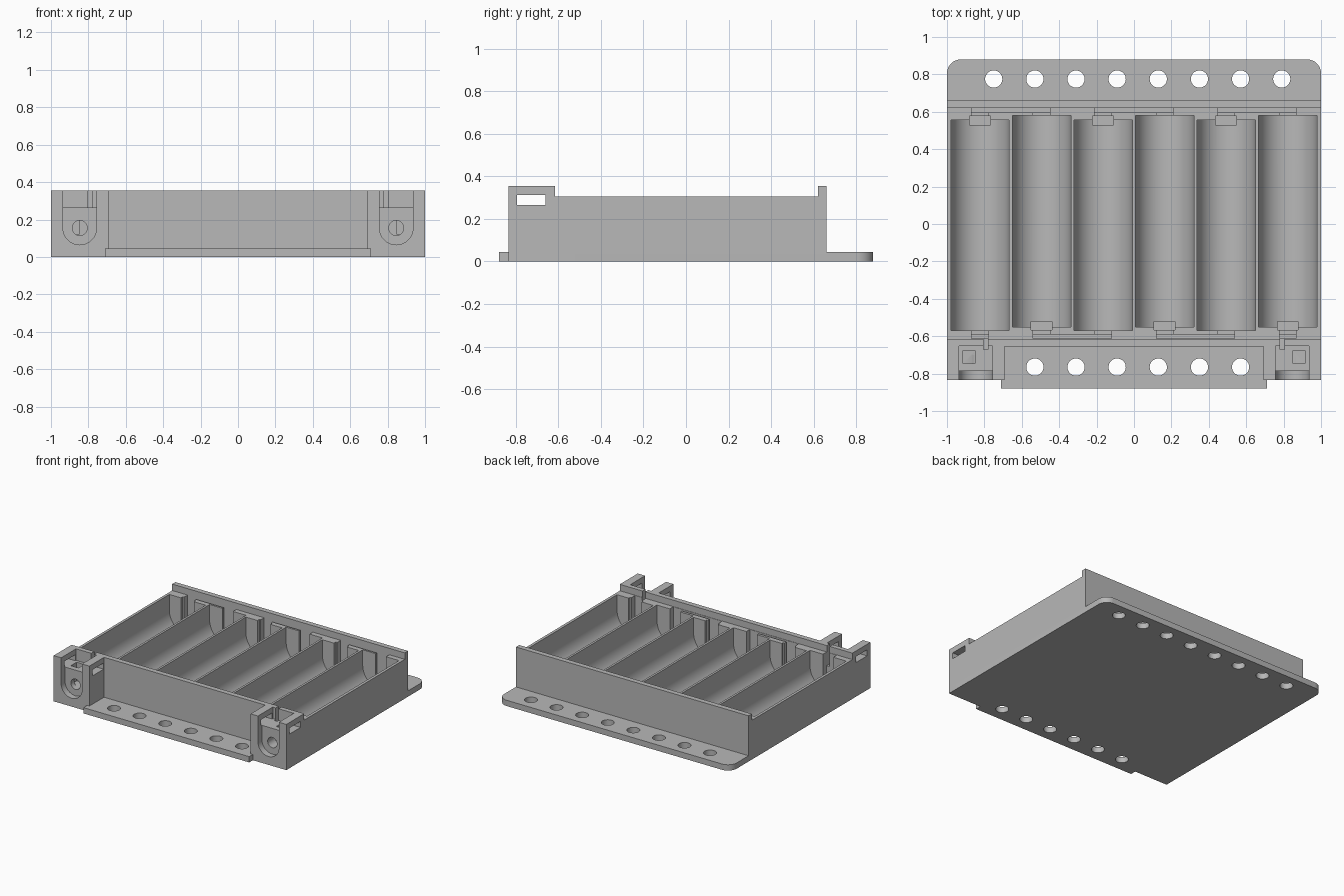
import bpy
import bmesh
from math import cos, sin, pi

if "Cube" in bpy.data.objects:
    bpy.data.objects.remove(bpy.data.objects["Cube"], do_unlink=True)

# Single plastic colour
plastic = bpy.data.materials.new("grey_plastic")
plastic.use_nodes = True
GREY = (0.48, 0.48, 0.48, 1)
plastic.diffuse_color = GREY
plastic.node_tree.nodes["Principled BSDF"].inputs["Base Color"].default_value = GREY


def prism(name, profile, axis, lo, hi):
    """Extrude a closed 2D profile along one axis."""
    place = {"x": lambda p, t: (t, p[0], p[1]),
             "y": lambda p, t: (p[0], t, p[1]),
             "z": lambda p, t: (p[0], p[1], t)}[axis]
    bm = bmesh.new()
    a = [bm.verts.new(place(p, lo)) for p in profile]
    b = [bm.verts.new(place(p, hi)) for p in profile]
    bm.faces.new(a)
    bm.faces.new(b[::-1])
    for i in range(len(a)):
        j = (i + 1) % len(a)
        bm.faces.new((a[i], b[i], b[j], a[j]))
    bmesh.ops.recalc_face_normals(bm, faces=bm.faces)
    mesh = bpy.data.meshes.new(name)
    bm.to_mesh(mesh)
    bm.free()
    ob = bpy.data.objects.new(name, mesh)
    bpy.context.collection.objects.link(ob)
    return ob


def arc(cx, cy, r, start, end, n):
    return [(cx + r * cos(start + (end - start) * i / n),
             cy + r * sin(start + (end - start) * i / n)) for i in range(n + 1)]


cutters = []


def cut(profile, axis, lo, hi):
    ob = prism("cutter", profile, axis, lo, hi)
    ob.hide_render = True
    cutters.append(ob)


def cut_box(x0, x1, y0, y1, z0, z1):
    cut([(x0, y0), (x1, y0), (x1, y1), (x0, y1)], "z", z0, z1)


def cut_round(cx, cy, r, axis, lo, hi):
    cut(arc(cx, cy, r, 0, 2 * pi, 32)[:-1], axis, lo, hi)


def cut_u(cx, cz, r, lo, hi):
    """Round-bottomed channel open at the top."""
    cut(arc(cx, cz, r, pi, 2 * pi, 28) + [(cx + r, 0.5), (cx - r, 0.5)], "y", lo, hi)


TOP, DECK, PLATE, ABOVE = 0.355, 0.305, 0.045, 0.5

# Body: side silhouette extruded across the full width
tray = prism("battery_tray", [
    (-0.88, 0), (0.88, 0), (0.88, PLATE), (0.66, PLATE), (0.66, TOP), (0.62, TOP),
    (0.62, DECK), (-0.615, DECK), (-0.615, TOP), (-0.835, TOP),
    (-0.835, PLATE), (-0.88, PLATE)], "x", -1, 1)
tray.data.materials.append(plastic)

# Rounded rear corners of the mounting flange
bm = bmesh.new()
bm.from_mesh(tray.data)
corners = [e for e in bm.edges if all(v.co.y > 0.87 for v in e.verts)
           and abs(e.verts[0].co.z - e.verts[1].co.z) > 0.01]
bmesh.ops.bevel(bm, geom=corners, offset=0.075, segments=8, profile=0.5, affect="EDGES")
bm.to_mesh(tray.data)
bm.free()

# Gap between the terminal towers, above the front flange
cut_box(-0.693, 0.693, -1, -0.655, PLATE, ABOVE)

# Mounting holes
for i in range(8):
    cut_round(-0.75 + 0.22 * i, 0.775, 0.046, "z", -0.1, 0.2)
for i in range(6):
    cut_round(-0.53 + 0.22 * i, -0.765, 0.046, "z", -0.1, 0.2)

# Battery bays with contact notches, alternating end for end
bays = [-0.823 + 0.329 * i for i in range(6)]
for i, x in enumerate(bays):
    front, back = (-0.57, 0.555) if i % 2 == 0 else (-0.55, 0.58)
    cut_u(x, 0.185, 0.156, front, back)
    cut_box(x - 0.045, x + 0.045, back - 0.01, 0.6, 0.06, ABOVE)
    cut_box(x - 0.045, x + 0.045, -0.595, front + 0.01, 0.06, ABOVE)
    y0, y1 = (0.53, 0.577) if i % 2 == 0 else (-0.567, -0.52)
    cut_box(x - 0.056, x + 0.056, y0, y1, 0.02, ABOVE)

# Pockets for the contact strips joining neighbouring bays
for a, b in ((0, 1), (2, 3), (4, 5)):
    cut_box(bays[a] - 0.045, bays[b] + 0.045, 0.595, 0.62, 0.05, ABOVE)
for a, b in ((0, 0), (1, 2), (3, 4), (5, 5)):
    cut_box(bays[a] - 0.045, bays[b] + 0.045, -0.612, -0.59, 0.05, ABOVE)

# Terminal towers, mirrored left and right
for s in (-1, 1):
    def side_box(x0, x1, *rest):
        cut_box(min(s * x0, s * x1), max(s * x0, s * x1), *rest)

    side_box(0.712, 1.1, -1, -0.835, -0.1, 0.2)          # flange ends
    cut_u(s * 0.846, 0.155, 0.09, -0.9, -0.787)          # screw head recess
    cut_round(s * 0.846, 0.155, 0.04, "y", -0.8, -0.70)  # screw hole
    side_box(0.756, 0.936, -0.80, -0.652, 0.265, ABOVE)  # open top
    side_box(0.85, 0.915, -0.745, -0.675, 0.12, ABOVE)   # nut pocket
    side_box(0.78, 0.805, -0.67, -0.60, 0.20, ABOVE)     # wire slot

# Side window through both towers
cut_box(-1.1, 1.1, -0.795, -0.66, 0.265, 0.312)

# Apply all cuts
for c in cutters:
    mod = tray.modifiers.new("cut", "BOOLEAN")
    mod.operation = "DIFFERENCE"
    mod.solver = "EXACT"
    mod.object = c
bpy.context.view_layer.update()
evaluated = tray.evaluated_get(bpy.context.evaluated_depsgraph_get())
result = bpy.data.meshes.new_from_object(evaluated)
tray.modifiers.clear()
tray.data = result
for c in cutters:
    bpy.data.objects.remove(c, do_unlink=True)
tray.data.materials.clear()
tray.data.materials.append(plastic)

# Smooth curved faces, sharp corners
bpy.ops.object.select_all(action="DESELECT")
tray.select_set(True)
bpy.context.view_layer.objects.active = tray
bpy.ops.object.shade_smooth_by_angle(angle=pi / 6)
